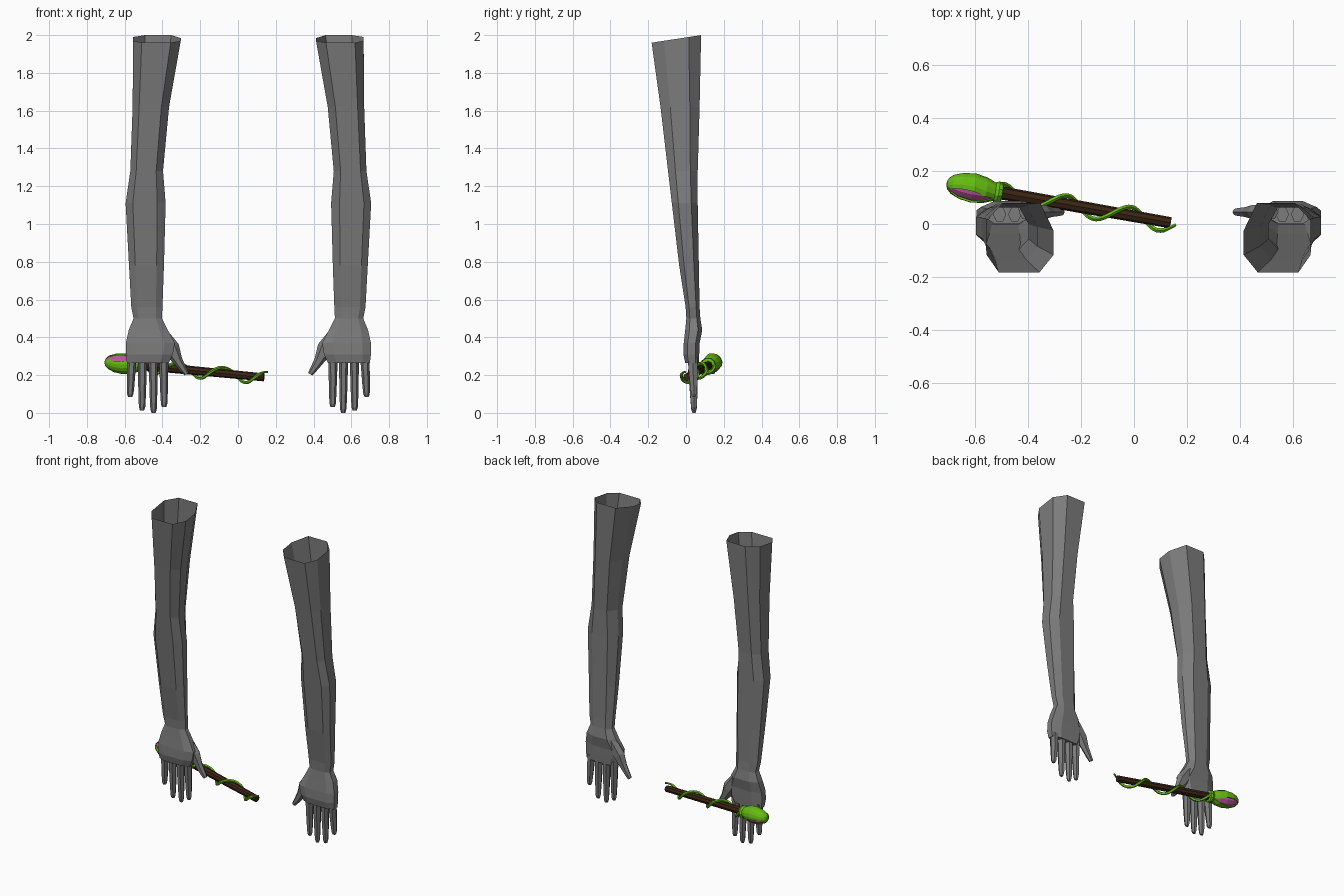
import bpy, bmesh, math
from mathutils import Vector

if "Cube" in bpy.data.objects:
    bpy.data.objects.remove(bpy.data.objects["Cube"])

def material(name, rgb):
    m = bpy.data.materials.new(name)
    m.diffuse_color = (*rgb, 1)
    m.use_nodes = True
    m.node_tree.nodes["Principled BSDF"].inputs["Base Color"].default_value = m.diffuse_color
    return m

GREY = material("grey skin", (0.2, 0.2, 0.2))
BROWN = material("brown wood", (0.045, 0.019, 0.007))
GREEN = material("leaf green", (0.13, 0.5, 0.006))
PINK = material("petal pink", (0.48, 0.1, 0.32))
MIRROR_X = 0.055     # plane between the two arms

def loft(name, rings, mat, cap_start=True, cap_end=True, closed=True, mirrored=False):
    """Skin a list of equal-length point rings."""
    bm = bmesh.new()
    rows = []
    for ring in rings:
        pts = [Vector(p) for p in ring]
        if mirrored:
            pts = [Vector((2 * MIRROR_X - p.x, p.y, p.z)) for p in pts]
        rows.append([bm.verts.new(p) for p in pts])
    n = len(rows[0])
    for a, b in zip(rows, rows[1:]):
        for i in range(n if closed else n - 1):
            j = (i + 1) % n
            bm.faces.new((a[i], a[j], b[j], b[i]))
    if cap_start:
        bm.faces.new(rows[0])
    if cap_end:
        bm.faces.new(rows[-1])
    bmesh.ops.recalc_face_normals(bm, faces=bm.faces)
    me = bpy.data.meshes.new(name)
    bm.to_mesh(me)
    bm.free()
    me.materials.append(mat)
    ob = bpy.data.objects.new(name, me)
    bpy.context.collection.objects.link(ob)
    return ob

def octagon(z, x0, x1, y0, y1, tilt=0.0):
    """Chamfered cross-section; tilt raises the back edge."""
    cx, cy, hx, hy = (x0 + x1) / 2, (y0 + y1) / 2, (x1 - x0) / 2, (y1 - y0) / 2
    shape = [(-1, -.5), (-.64, -1), (.58, -1), (1, -.5), (1, .2), (.6, 1), (-.5, 1), (-1, .5)]
    return [(cx + hx * a, cy + hy * b, z + tilt * b) for a, b in shape]

# (z, left, right, front, back) from shoulder to knuckles
ARM = [(1.62, -.558, -.365, -.135, .072), (1.28, -.57, -.397, -.095, .062),
       (1.11, -.595, -.383, -.075, .062), (.78, -.577, -.392, -.036, .068),
       (.56, -.565, -.40, -.002, .072), (.5, -.553, -.403, .002, .076),
       (.44, -.578, -.372, -.004, .086), (.37, -.594, -.335, -.012, .072),
       (.31, -.594, -.345, -.014, .07), (.265, -.588, -.366, -.004, .068)]
# finger: root x, tip x, tip z
FINGERS = {"little_finger": (-.562, -.571, .085), "ring_finger": (-.506, -.508, .012),
           "middle_finger": (-.449, -.447, 0), "index_finger": (-.393, -.391, .03)}
# thumb: centre x, centre z, half width, half thickness
THUMB = [(-.405, .42, .035, .03), (-.352, .34, .045, .03), (-.318, .275, .026, .021),
         (-.288, .228, .018, .017), (-.272, .205, .013, .013)]

def hexagon(c, across, depth):
    c, across = Vector(c), Vector(across)
    return [c + across * math.cos(k * math.pi / 3)
            + Vector((0, depth * math.sin(k * math.pi / 3), 0)) for k in range(6)]

for side, mir in (("right", False), ("left", True)):
    # Sleeve-like open arm flowing into the palm
    rings = [octagon(1.98, -.555, -.303, -.182, .08, .02)] + [octagon(*r) for r in ARM]
    loft(side + "_arm", rings, GREY, cap_start=False, mirrored=mir)
    # Fingers
    for name, (xr, xt, zt) in FINGERS.items():
        rings = []
        for t, w, d, y in ((0, .025, .03, .036), (.4, .022, .026, .038), (.7, .02, .022, .041),
                           (.93, .017, .017, .042), (1, .011, .01, .042)):
            rings.append(hexagon((xr + (xt - xr) * t, y, .29 + (zt - .29) * t), (w, 0, 0), d))
        loft(side + "_" + name, rings, GREY, mirrored=mir)
    # Thumb
    across = Vector((.84, 0, .54))
    rings = [hexagon((x, .045, z), across * w, d) for x, z, w, d in THUMB]
    loft(side + "_thumb", rings, GREY, mirrored=mir)

# Wand axis and its cross directions
START, END = Vector((-.5, .117, .25)), Vector((.137, .005, .188))
AXIS = (END - START).normalized()
UP = (Vector((0, 0, 1)) - AXIS * AXIS.z).normalized()
BACK = UP.cross(AXIS).normalized()
if BACK.y < 0:
    BACK.negate()

def on_wand(x, r, deg):
    """Point at radius r around the wand axis; 0 = back, 90 = up."""
    a = math.radians(deg)
    return START + (END - START) * ((x + .5) / .637) + (BACK * math.cos(a) + UP * math.sin(a)) * r

def wand_ring(x, r, n):
    return [on_wand(x, r, 360 * i / n) for i in range(n)]

# Shaft, collar and pink bud core
loft("wand_shaft", [wand_ring(-.54, .025, 8), wand_ring(.137, .021, 8)], BROWN)
loft("bud_collar", [wand_ring(x, r, 10) for x, r in
     ((-.496, .03), (-.5, .039), (-.513, .042), (-.525, .036), (-.54, .034))], GREEN)
loft("bud_core", [wand_ring(x, r, 12) for x, r in
     ((-.53, .034), (-.565, .046), (-.61, .05), (-.655, .043), (-.69, .029), (-.702, .012))], PINK)

# Two green petals leaving lens-shaped pink gaps
PETAL = [(-.525, .036, 90), (-.56, .049, 74), (-.605, .056, 58), (-.65, .05, 58),
         (-.685, .036, 70), (-.7, .022, 88), (-.705, .008, 90)]
for name, mid in (("upper_petal", 45), ("lower_petal", 225)):
    rings = []
    for x, r, half in PETAL:
        outer = [on_wand(x, r, mid + half * k / 3) for k in range(-3, 4)]
        inner = [on_wand(x, r * .8, mid + half * k / 3) for k in range(3, -4, -1)]
        rings.append(outer + inner)
    loft(name, rings, GREEN)

# Vine spiralling along the shaft
path, steps = [], 54
for i in range(steps + 1):
    x = -.5 + .655 * i / steps
    angle = 180 - (x + .14) * 360 / .24
    path.append(on_wand(x, .034 + .004 * math.sin(x * 25), angle))
rings = []
for i, p in enumerate(path):
    t = (path[min(i + 1, steps)] - path[max(i - 1, 0)]).normalized()
    u = (UP - t * UP.dot(t)).normalized()
    v = t.cross(u)
    r = .009 if i < steps - 2 else .006
    rings.append([p + (u * math.cos(k * math.tau / 5) + v * math.sin(k * math.tau / 5)) * r
                  for k in range(5)])
loft("vine", rings, GREEN)
